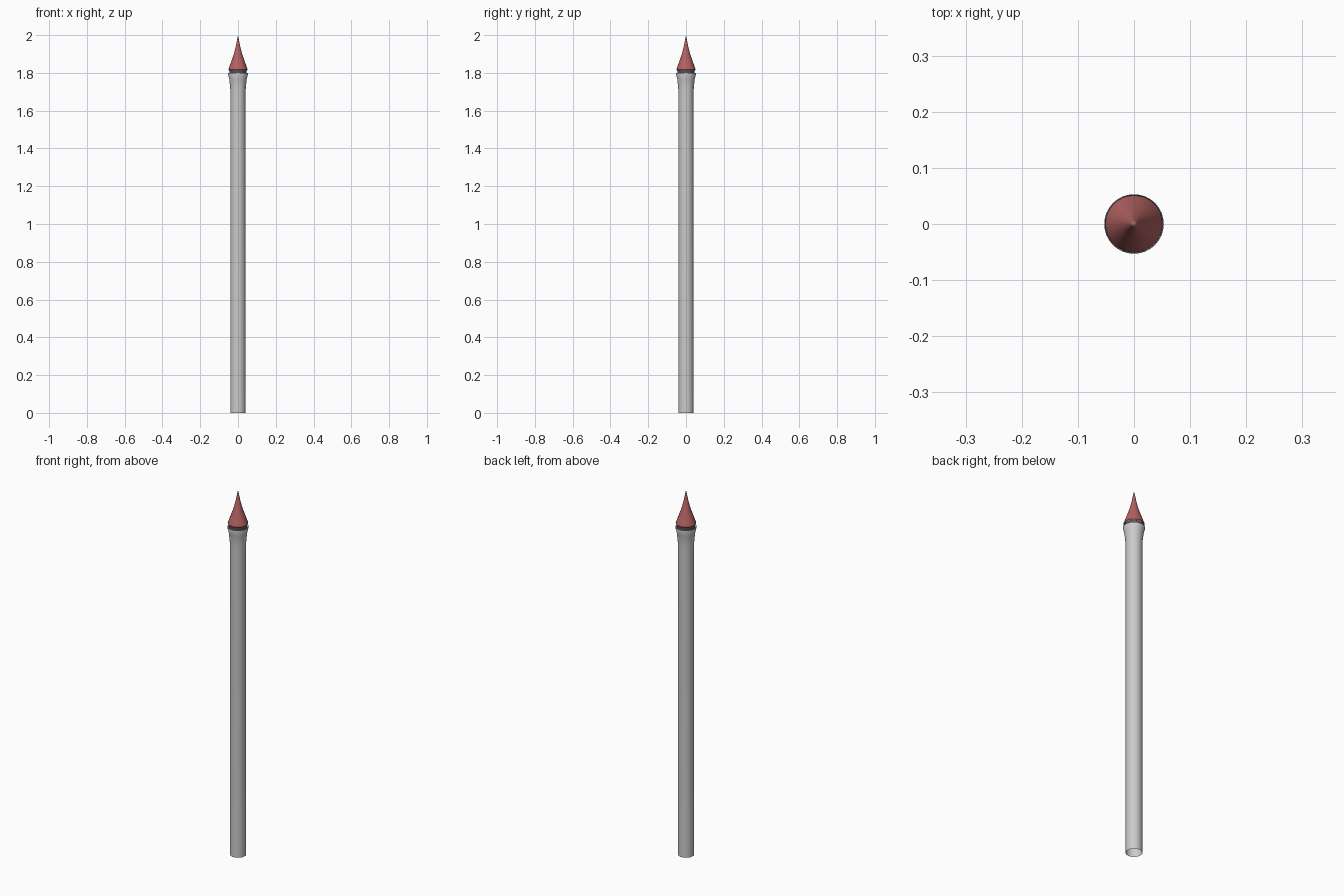
import bpy, bmesh, math

if "Cube" in bpy.data.objects:
    bpy.data.objects.remove(bpy.data.objects["Cube"])

def lathe(name, profile, color=None, sides=32):
    """Spin a (radius, z) profile around the z axis."""
    bm = bmesh.new()
    verts = [bm.verts.new((r, 0, z)) for r, z in profile]
    edges = [bm.edges.new(p) for p in zip(verts, verts[1:])]
    bmesh.ops.spin(bm, geom=verts + edges, cent=(0, 0, 0), axis=(0, 0, 1),
                   angle=math.tau, steps=sides, use_duplicate=False)
    bmesh.ops.remove_doubles(bm, verts=bm.verts, dist=0.0002)
    bmesh.ops.recalc_face_normals(bm, faces=bm.faces)
    mesh = bpy.data.meshes.new(name)
    bm.to_mesh(mesh)
    bm.free()
    ob = bpy.data.objects.new(name, mesh)
    bpy.context.collection.objects.link(ob)
    if color:
        mat = bpy.data.materials.new(name + "_colour")
        mat.diffuse_color = color
        mat.use_nodes = True
        mat.node_tree.nodes["Principled BSDF"].inputs["Base Color"].default_value = mat.diffuse_color
        mesh.materials.append(mat)
    bpy.ops.object.select_all(action='DESELECT')
    ob.select_set(True)
    bpy.context.view_layer.objects.active = ob
    bpy.ops.object.shade_smooth_by_angle(angle=math.radians(35))
    return ob

# Shaft: straight tube, open at the bottom, flaring into a shallow cup
lathe("shaft", [(0.040, 0), (0.040, 1.70), (0.042, 1.73), (0.046, 1.765),
                (0.053, 1.795), (0.052, 1.80), (0.048, 1.785), (0, 1.785)])

# Collar: dark neck between the cup and the tip
lathe("collar", [(0.044, 1.78), (0.044, 1.805), (0.048, 1.815)], (0.10, 0.11, 0.16, 1))

# Tip: concave pointed spike
lathe("tip", [(0, 1.813), (0.048, 1.813), (0.051, 1.818), (0.044, 1.838),
              (0.033, 1.868), (0.022, 1.90), (0.013, 1.935),
              (0.006, 1.97), (0, 2.0)], (0.45, 0.12, 0.12, 1))
